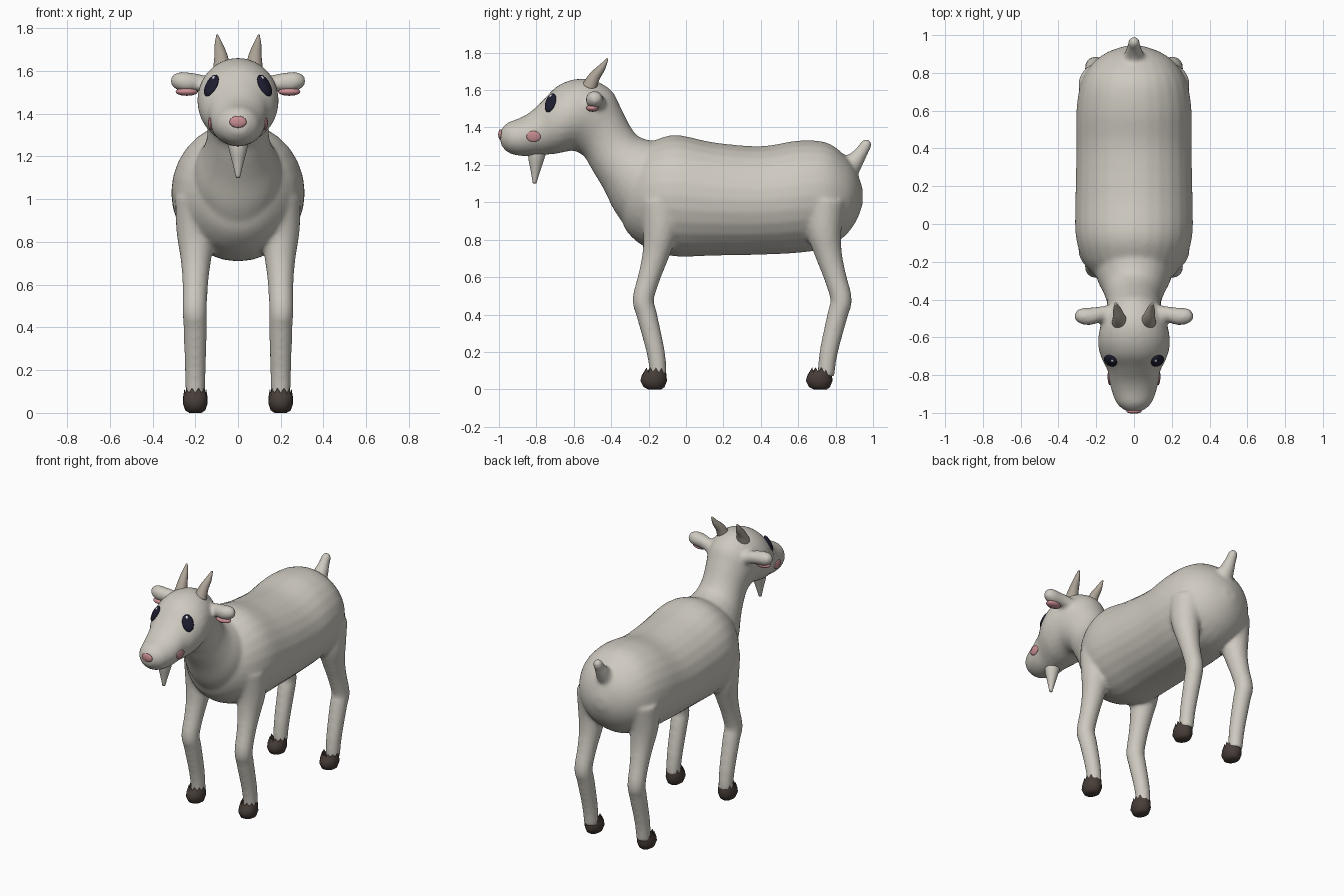
import bpy, bmesh, math
from mathutils import Vector, Matrix
from mathutils.bvhtree import BVHTree

cube = bpy.data.objects.get("Cube")
if cube:
    bpy.data.objects.remove(cube, do_unlink=True)


def material(name, r, g, b):
    m = bpy.data.materials.new(name)
    m.use_nodes = True
    m.diffuse_color = (r, g, b, 1)
    bsdf = m.node_tree.nodes["Principled BSDF"]
    bsdf.inputs["Base Color"].default_value = (r, g, b, 1)
    bsdf.inputs["Roughness"].default_value = 0.8
    return m


COAT = material("cream coat", 0.62, 0.59, 0.53)
HORN = material("horn beige", 0.42, 0.37, 0.31)
HOOF = material("hoof brown", 0.065, 0.048, 0.04)
PINK = material("pink skin", 0.58, 0.27, 0.29)
EYE = material("eye navy", 0.012, 0.012, 0.03)
GLINT = material("eye glint", 0.75, 0.75, 0.78)


def finish(name, bm, mat):
    bmesh.ops.recalc_face_normals(bm, faces=bm.faces)
    for f in bm.faces:
        f.smooth = True
    mesh = bpy.data.meshes.new(name)
    bm.to_mesh(mesh)
    bm.free()
    mesh.materials.append(mat)
    ob = bpy.data.objects.new(name, mesh)
    bpy.context.collection.objects.link(ob)
    return ob


def spline(rows, steps=4):
    """Smooth curve through rows of numbers."""
    rows = [Vector(r) for r in rows]
    out = []
    for i in range(len(rows) - 1):
        a, b, c, d = (rows[max(0, min(len(rows) - 1, i + k))] for k in (-1, 0, 1, 2))
        for j in range(steps):
            t = j / steps
            out.append(b + (c - a) * (t / 2) + (a * 2 - b * 5 + c * 4 - d) * (t * t / 2)
                       + (b * 3 - a - c * 3 + d) * (t ** 3 / 2))
    return out + [rows[-1]]


def skin_rings(bm, rings):
    """Rings are (centre, first axis, second axis); both ends are capped."""
    n = 28
    loops = []
    for c, u, v in rings:
        angles = (2 * math.pi * k / n for k in range(n))
        loops.append([bm.verts.new(c + u * math.cos(a) + v * math.sin(a)) for a in angles])
    for a, b in zip(loops, loops[1:]):
        for k in range(n):
            bm.faces.new((a[k], a[k - 1], b[k - 1], b[k]))
    bm.faces.new(loops[0])
    bm.faces.new(loops[-1])


def loft(bm, rows):
    """Rows: low point y, z, high point y, z, half width."""
    rings = []
    for y0, z0, y1, z1, w in spline(rows):
        lo, hi = Vector((0, y0, z0)), Vector((0, y1, z1))
        rings.append(((lo + hi) / 2, Vector((w, 0, 0)), (hi - lo) / 2))
    skin_rings(bm, rings)


def tube(bm, rows, side=1):
    """Rows: x, y, z, radius; side -1 mirrors it."""
    pts = [(Vector((p[0] * side, p[1], p[2])), p[3]) for p in spline(rows)]
    rings = []
    for i, (c, r) in enumerate(pts):
        d = (pts[min(i + 1, len(pts) - 1)][0] - pts[max(i - 1, 0)][0]).normalized()
        u = d.cross(Vector((0, 1, 0))).normalized()
        rings.append((c, u * r, d.cross(u) * r))
    skin_rings(bm, rings)


BODY = [(-.36, .95, -.36, 1.14, .08), (-.32, .85, -.32, 1.21, .16),
        (-.25, .78, -.25, 1.28, .23), (-.17, .74, -.17, 1.33, .28),
        (-.05, .71, -.05, 1.36, .31), (.15, .715, .15, 1.32, .31),
        (.4, .72, .4, 1.3, .305), (.6, .73, .6, 1.33, .305),
        (.75, .755, .75, 1.32, .28), (.85, .82, .85, 1.25, .22),
        (.91, .9, .91, 1.17, .14), (.945, .99, .945, 1.07, .04)]
HEAD = [(-.3, .84, -.02, 1.3, .22), (-.38, .95, -.16, 1.325, .2),
        (-.44, 1.07, -.25, 1.35, .165), (-.5, 1.17, -.3, 1.41, .145),
        (-.545, 1.245, -.35, 1.51, .147), (-.6, 1.275, -.4, 1.6, .165),
        (-.645, 1.27, -.5, 1.655, .185), (-.69, 1.26, -.6, 1.657, .19),
        (-.74, 1.255, -.69, 1.62, .17), (-.79, 1.25, -.76, 1.55, .14),
        (-.84, 1.247, -.83, 1.485, .13), (-.9, 1.25, -.89, 1.45, .115),
        (-.955, 1.268, -.955, 1.425, .088), (-.992, 1.31, -.992, 1.385, .042)]
TAIL = [(0, .86, 1.17, .065), (0, .91, 1.23, .046), (0, .945, 1.28, .034),
        (0, .967, 1.315, .03), (0, .978, 1.334, .014)]
BEARD = [(0, -.79, 1.3, .05), (0, -.8, 1.24, .044), (0, -.805, 1.17, .026),
         (0, -.81, 1.1, .009)]
EAR = [(.13, -.47, 1.53, .042), (.19, -.48, 1.545, .042), (.24, -.49, 1.548, .047),
       (.285, -.485, 1.555, .041), (.312, -.48, 1.56, .02)]
HORN_ROWS = [(.075, -.52, 1.61, .042), (.08, -.49, 1.67, .031),
             (.09, -.45, 1.72, .02), (.097, -.42, 1.768, .005)]
# Leg rows: x, forward bend, height, radius
LEG = [(.18, 0, 1, .115), (.195, 0, .85, .094), (.197, .025, .72, .072),
       (.2, .06, .6, .06), (.203, .092, .48, .057), (.2, .073, .4, .055),
       (.2, .025, .2, .049), (.2, .01, .07, .045)]
LEGS = {"front": (-.137, -1), "hind": (.738, 1)}

# Coat: body, neck, head, legs, ears, tail and beard fused into one smooth skin
head = bmesh.new()
loft(head, HEAD)
bmesh.ops.recalc_face_normals(head, faces=head.faces)
surface = BVHTree.FromBMesh(head)
head.free()

bm = bmesh.new()
loft(bm, BODY)
loft(bm, HEAD)
tube(bm, TAIL)
for side in (-1, 1):
    tube(bm, EAR, side)
    for y, bend in LEGS.values():
        tube(bm, [(x, y + bend * b, z, r) for x, b, z, r in LEG], side)
coat = finish("coat_skin", bm, COAT)
remesh = coat.modifiers.new("Fuse", "REMESH")
remesh.mode = "VOXEL"
remesh.voxel_size = 0.012
remesh.use_smooth_shade = True
soften = coat.modifiers.new("Soften", "SMOOTH")
soften.factor = 0.5
soften.iterations = 8

bm = bmesh.new()
tube(bm, BEARD)
finish("beard", bm, COAT)


def ellipsoid(name, mat, matrix, size):
    bm = bmesh.new()
    bmesh.ops.create_uvsphere(bm, u_segments=24, v_segments=12, radius=1,
                              matrix=matrix @ Matrix.Diagonal((*size, 1)))
    return finish(name, bm, mat)


def patch(name, mat, near, size, roll=0.0, lift=0.0):
    """Flat oval laid on the head surface."""
    co, normal, _, _ = surface.find_nearest(Vector(near))
    turn = normal.to_track_quat("Z", "Y").to_matrix().to_4x4()
    place = Matrix.Translation(co + normal * lift)
    ellipsoid(name, mat, place @ turn @ Matrix.Rotation(roll, 4, "Z"), size)


def hoof(name, x, y):
    """Rounded foot with a ragged upper edge."""
    bm = bmesh.new()
    n = 20
    # height, half width, half length, forward shift, raggedness
    rows = [(0, .028, .035, .0, 0), (.012, .047, .056, .004, 0), (.045, .058, .071, .006, 0),
            (.075, .057, .066, .003, 0), (.105, .05, .052, -.006, .012)]
    loops = []
    for z, w, l, shift, rag in rows:
        ring = []
        for k in range(n):
            a = 2 * math.pi * k / n
            ring.append(bm.verts.new((x + w * math.cos(a), y - shift + l * math.sin(a),
                                      z + rag * (-1) ** k)))
        loops.append(ring)
    for a, b in zip(loops, loops[1:]):
        for k in range(n):
            bm.faces.new((a[k], a[k - 1], b[k - 1], b[k]))
    bm.faces.new(loops[0])
    finish(name, bm, HOOF)


# Paired details
for side, label in ((-1, "right"), (1, "left")):
    bm = bmesh.new()
    tube(bm, HORN_ROWS, side)
    finish(label + "_horn", bm, HORN)
    patch(label + "_eye", EYE, (side * .125, -.725, 1.532), (.036, .056, .016), side * .15)
    patch(label + "_eye_glint", GLINT, (side * .113, -.722, 1.565), (.009, .011, .004),
          lift=.014)
    patch(label + "_cheek", PINK, (side * .13, -.815, 1.352), (.038, .03, .009))
    ellipsoid(label + "_inner_ear", PINK, Matrix.Translation((side * .24, -.5, 1.503)),
              (.052, .034, .019))
    for place, (y, bend) in LEGS.items():
        hoof(label + "_" + place + "_hoof", side * .2, y - .03 if bend < 0 else y - .02)

# Nose
patch("nose", PINK, (0, -1.02, 1.362), (.04, .028, .012))
